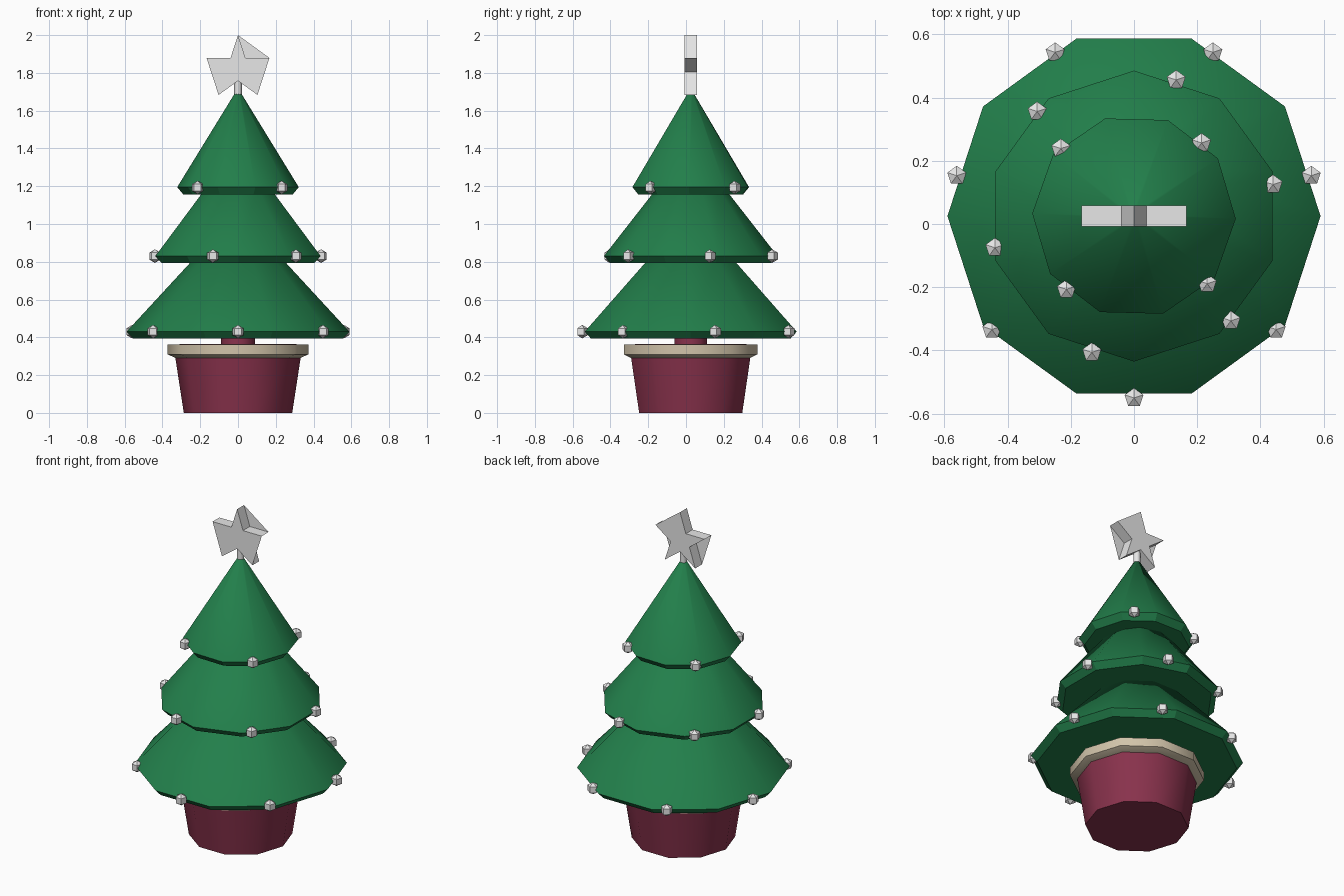
import bpy, bmesh, math
from math import sin, cos, pi, radians

if "Cube" in bpy.data.objects:
    bpy.data.objects.remove(bpy.data.objects["Cube"])

CY = 0.025  # tree axis offset in y


def material(name, rgb):
    m = bpy.data.materials.new(name)
    m.diffuse_color = (*rgb, 1)
    m.use_nodes = True
    m.node_tree.nodes["Principled BSDF"].inputs["Base Color"].default_value = m.diffuse_color
    return m


GREEN = material("pine green", (0.016, 0.212, 0.07))
RED = material("burgundy", (0.25, 0.032, 0.073))
BEIGE = material("beige", (0.64, 0.55, 0.40))
SILVER = material("silver", (0.8, 0.8, 0.8))


def finish(bm, name, mat, smooth=None):
    bmesh.ops.recalc_face_normals(bm, faces=bm.faces)
    me = bpy.data.meshes.new(name)
    bm.to_mesh(me)
    bm.free()
    me.materials.append(mat)
    ob = bpy.data.objects.new(name, me)
    bpy.context.collection.objects.link(ob)
    if smooth:
        bpy.ops.object.select_all(action='DESELECT')
        ob.select_set(True)
        bpy.context.view_layer.objects.active = ob
        bpy.ops.object.shade_smooth_by_angle(angle=radians(smooth))
    return ob


def lathe(name, profile, mat, turn=0, smooth=40, sides=10, skirt=False):
    """Closed turned solid from (radius, height) pairs, bottom to top."""
    bm = bmesh.new()
    rings = []
    for r, z in profile:
        angles = [radians(turn) + 2 * pi * i / sides for i in range(sides)]
        rings.append([bm.verts.new((r * cos(a), CY + r * sin(a), z)) for a in angles])
    for lo, hi in zip(rings, rings[1:]):
        for i in range(sides):
            j = (i + 1) % sides
            bm.faces.new((lo[i], lo[j], hi[j], hi[i]))
    bm.faces.new(rings[0])
    bm.faces.new(rings[-1])
    if skirt:  # soft cone and tip above a crisp rim
        for f in bm.faces:
            f.smooth = True
        for e in bm.edges:
            e.smooth = max(v.co.z for v in e.verts) > profile[1][1] + 0.001
        smooth = None
    return finish(bm, name, mat, smooth)


# pot, rim, soil and trunk
lathe("pot", [(0.287, 0), (0.333, 0.30)], RED)
lathe("pot_rim", [(0.33, 0.29), (0.372, 0.31), (0.372, 0.362)], BEIGE)
lathe("soil", [(0.31, 0.35), (0.31, 0.366)], RED)
lathe("trunk", [(0.09, 0.34), (0.09, 0.45)], RED)

# three skirts of branches
lathe("lower_branches", [(0.555, 0.393), (0.59, 0.43), (0.23, 0.82)], GREEN, 0, skirt=True)
lathe("middle_branches", [(0.425, 0.793), (0.46, 0.83), (0.175, 1.195)], GREEN, 18, skirt=True)
lathe("upper_branches", [(0.29, 1.157), (0.322, 1.195), (0.015, 1.695)], GREEN, -1.5, skirt=True)


# faceted baubles around each skirt edge
def baubles(level, count, start, radius, z):
    for i in range(count):
        a = radians(start) + 2 * pi * i / count
        bm = bmesh.new()
        bmesh.ops.create_uvsphere(bm, u_segments=5, v_segments=3, radius=0.036)
        bmesh.ops.translate(bm, verts=bm.verts,
                            vec=(radius * cos(a), CY + radius * sin(a), z))
        finish(bm, f"{level}_bauble_{i + 1}", SILVER)


baubles("lower", 7, -90, 0.575, 0.43)
baubles("middle", 6, 12.8, 0.451, 0.83)
baubles("upper", 4, 47.3, 0.315, 1.193)

# star on a short stem
lathe("star_stem", [(0.02, 1.66), (0.02, 1.77)], SILVER)


def star_ring(bm, y, indices):
    pts = []
    for i in indices:
        r = 0.067 if i % 2 else 0.175
        a = pi / 2 - i * pi / 5
        pts.append(bm.verts.new((r * cos(a), y, 1.825 + r * sin(a))))
    return pts


bm = bmesh.new()
front = star_ring(bm, CY - 0.033, range(10))
back = star_ring(bm, CY + 0.033, range(10))
for i in range(10):
    j = (i + 1) % 10
    bm.faces.new((front[i], front[j], back[j], back[i]))
for ring in (front, back):
    bm.faces.new(ring[1::2])
    for i in range(0, 10, 2):
        bm.faces.new((ring[i - 1], ring[i], ring[i + 1]))
finish(bm, "star", SILVER)

# thin webs closing some of the star's notches
bm = bmesh.new()
for y, first in ((CY + 0.033, 0), (CY - 0.033, 2), (CY - 0.033, 6)):
    bm.faces.new(star_ring(bm, y, range(first, first + 3)))
finish(bm, "star_webs", SILVER)
